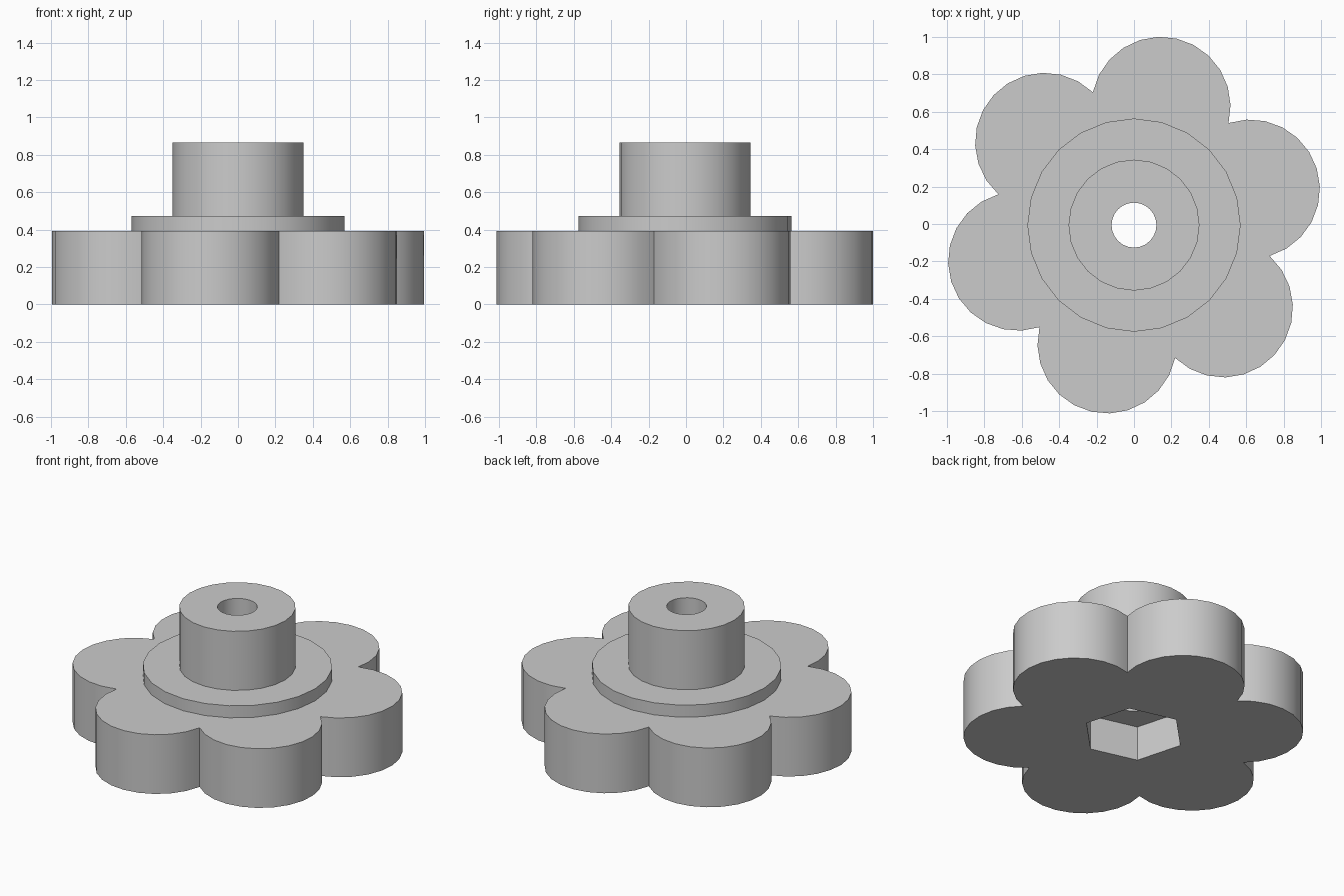
import bpy, bmesh
from math import sin, cos, pi, radians, atan2, sqrt

if "Cube" in bpy.data.objects:
    bpy.data.objects.remove(bpy.data.objects["Cube"])

CX, CY = 0.0, -0.006           # shared axis of all parts
LOBES, LOBE_DIST, LOBE_R, LOBE_TURN = 6, 0.651, 0.372, radians(17.2)

grey = bpy.data.materials.new("grey plastic")
grey.diffuse_color = (0.6, 0.6, 0.6, 1)
grey.use_nodes = True
grey.node_tree.nodes["Principled BSDF"].inputs["Base Color"].default_value = grey.diffuse_color


def prism(name, outline, z0, z1):
    """Extrude a closed xy outline from z0 to z1."""
    bm = bmesh.new()
    face = bm.faces.new([bm.verts.new((CX + x, CY + y, z0)) for x, y in outline])
    top = bmesh.ops.extrude_face_region(bm, geom=[face])["geom"]
    bmesh.ops.translate(bm, vec=(0, 0, z1 - z0),
                        verts=[v for v in top if isinstance(v, bmesh.types.BMVert)])
    bmesh.ops.recalc_face_normals(bm, faces=bm.faces)
    mesh = bpy.data.meshes.new(name)
    bm.to_mesh(mesh)
    bm.free()
    mesh.materials.append(grey)
    ob = bpy.data.objects.new(name, mesh)
    bpy.context.collection.objects.link(ob)
    return ob


def circle(r, n, turn=0.0):
    return [(r * cos(turn + 2 * pi * i / n), r * sin(turn + 2 * pi * i / n)) for i in range(n)]


def flower(steps=12):
    """Outline of overlapping lobes, each an arc from notch to notch."""
    half = pi / LOBES
    notch = LOBE_DIST * cos(half) + sqrt(LOBE_R ** 2 - (LOBE_DIST * sin(half)) ** 2)
    sweep = atan2(notch * sin(half), notch * cos(half) - LOBE_DIST)
    pts = []
    for k in range(LOBES):
        a = LOBE_TURN + 2 * half * k
        for i in range(steps):
            t = a - sweep + 2 * sweep * i / steps
            pts.append((LOBE_DIST * cos(a) + LOBE_R * cos(t),
                        LOBE_DIST * sin(a) + LOBE_R * sin(t)))
    return pts


def combine(body, other, operation):
    """Apply a boolean and discard the second object."""
    mod = body.modifiers.new(operation.lower(), 'BOOLEAN')
    mod.operation, mod.solver, mod.object = operation, 'EXACT', other
    bpy.context.view_layer.objects.active = body
    bpy.ops.object.modifier_apply(modifier=mod.name)
    bpy.data.objects.remove(other)


# Lobed grip with a stepped collar and a hub on top
knob = prism("knob", flower(), 0.0, 0.393)
combine(knob, prism("collar", circle(0.57, 24, pi / 2), 0.2, 0.473), 'UNION')
combine(knob, prism("hub", circle(0.35, 24, pi / 2), 0.3, 0.865), 'UNION')

# Hexagonal nut pocket underneath and a bolt hole right through
combine(knob, prism("nut_pocket", circle(0.312, 6, radians(45.5)), -0.1, 0.23), 'DIFFERENCE')
combine(knob, prism("bolt_hole", circle(0.12, 24), -0.2, 1.0), 'DIFFERENCE')

# Smooth the curved walls, keep the rims sharp
knob.select_set(True)
bpy.context.view_layer.objects.active = knob
bpy.ops.object.shade_smooth_by_angle(angle=radians(30))
